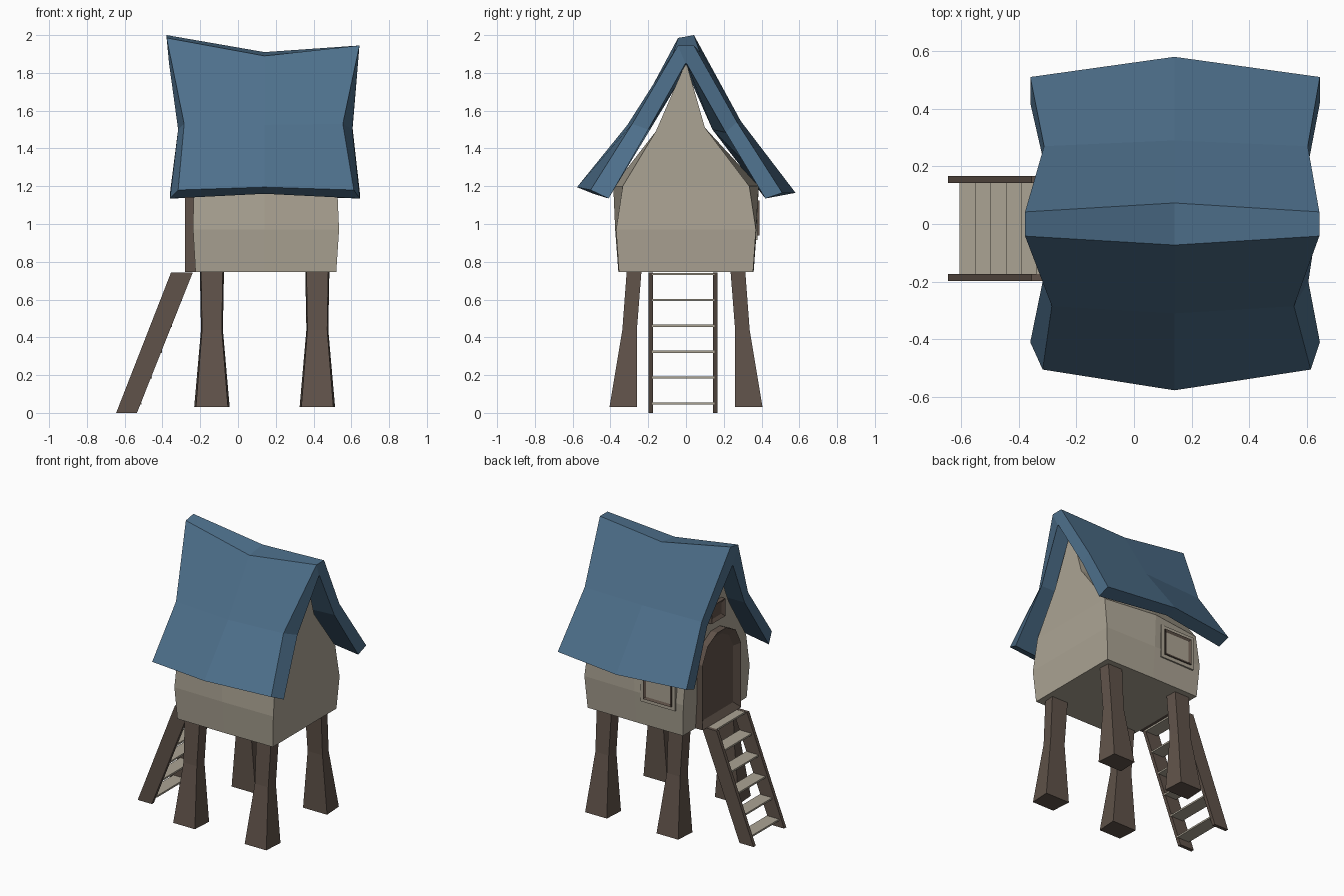
import bpy, bmesh
from mathutils import Vector

if "Cube" in bpy.data.objects:
    bpy.data.objects.remove(bpy.data.objects["Cube"])


def material(name, rgb):
    m = bpy.data.materials.new(name)
    m.diffuse_color = (*rgb, 1)
    m.use_nodes = True
    m.node_tree.nodes["Principled BSDF"].inputs["Base Color"].default_value = m.diffuse_color
    return m


BLUE = material("roof blue", (0.076, 0.162, 0.262))
BEIGE = material("plaster beige", (0.41, 0.37, 0.295))
BROWN = material("timber brown", (0.117, 0.086, 0.068))


def finish(name, bm, mat):
    bmesh.ops.recalc_face_normals(bm, faces=bm.faces[:])
    me = bpy.data.meshes.new(name)
    bm.to_mesh(me)
    bm.free()
    me.materials.append(mat)
    ob = bpy.data.objects.new(name, me)
    bpy.context.collection.objects.link(ob)
    return ob


def loft(name, rings, mat):
    """Skin closed rings; ends are capped by quads joining point i to n-1-i."""
    bm = bmesh.new()
    vs = [[bm.verts.new(p) for p in r] for r in rings]
    n = len(vs[0])
    for a, b in zip(vs, vs[1:]):
        for i in range(n):
            j = (i + 1) % n
            bm.faces.new((a[i], a[j], b[j], b[i]))
    for r in (vs[0], vs[-1]):
        for i in range(n // 2 - 1):
            bm.faces.new((r[i], r[i + 1], r[n - 2 - i], r[n - 1 - i]))
    return finish(name, bm, mat)


def prism(name, pts, axis, a, b, mat, inset=0, depth=0):
    """Extrude a profile along x or y from a to b; optionally inset the b face."""
    def at(p, t):
        return (t, p[0], p[1]) if axis == "x" else (p[0], t, p[1])
    bm = bmesh.new()
    lo = [bm.verts.new(at(p, a)) for p in pts]
    hi = [bm.verts.new(at(p, b)) for p in pts]
    bm.faces.new(lo)
    front = bm.faces.new(hi)
    n = len(pts)
    for i in range(n):
        j = (i + 1) % n
        bm.faces.new((lo[i], lo[j], hi[j], hi[i]))
    bmesh.ops.recalc_face_normals(bm, faces=bm.faces[:])
    if inset:
        bmesh.ops.inset_individual(bm, faces=[front], thickness=inset, use_even_offset=True)
        out = Vector((1, 0, 0) if axis == "x" else (0, 1, 0)) * (1 if b > a else -1)
        for v in front.verts:
            v.co -= out * depth
    return finish(name, bm, mat)


def rect(x0, x1, z0, z1):
    return [(x0, z0), (x1, z0), (x1, z1), (x0, z1)]


# Roof: saddle-shaped thick shell, (x, y, z) loops around each end and the middle
def roof_end(right):
    def x(l, r):
        return r if right else l
    zr = x(2.0, 1.945)
    return [(x(-.317, .613), -.505, 1.18), (x(-.285, .555), -.285, 1.53),
            (x(-.378, .643), -.042, zr - x(.015, 0)), (x(-.378, .643), .042, zr),
            (x(-.312, .603), .27, 1.54), (x(-.36, .645), .51, 1.165),
            (x(-.36, .645), .42, 1.135), (x(-.312, .605), .21, 1.485),
            (x(-.365, .635), .003, 1.85), (x(-.365, .635), -.003, 1.85),
            (x(-.317, .605), -.2, 1.5), (x(-.36, .645), -.41, 1.135)]


roof_mid = [(.14, y, z) for y, z in [
    (-.577, 1.195), (-.31, 1.525), (-.073, 1.89), (.073, 1.91), (.29, 1.545), (.58, 1.165),
    (.49, 1.15), (.14, 1.5), (.003, 1.81), (-.003, 1.81), (-.19, 1.5), (-.49, 1.16)]]
loft("roof", [roof_end(False), roof_mid, roof_end(True)], BLUE)


# House body: bowed walls rising into gables
def body_ring(xs, half):
    zs = [.745, .97, 1.2, 1.49, 1.85]
    left = [(x, -h, z) for x, h, z in zip(xs, half, zs)]
    right = [(x, h if i != 3 else .1, z + (.02 if i == 3 else 0))
             for i, (x, h, z) in enumerate(zip(xs, half, zs))]
    return left + right[::-1]


loft("house_body", [
    body_ring([-.225, -.238, -.235, -.225, -.225], [.355, .37, .335, .16, .003]),
    [(x, y, min(z, 1.82)) for x, y, z in
     body_ring([.14] * 5, [.358, .375, .385, .16, .003])],
    body_ring([.52, .535, .525, .525, .525], [.355, .37, .335, .16, .003])], BEIGE)

# Four flared legs: (z, half width x, inner y, outer y)
for cx, side in ((-.138, "left"), (.42, "right")):
    for s, end in ((-1, "front"), (1, "back")):
        rings = []
        for z, w, y0, y1 in ((.03, .094, .26, .405), (.44, .058, .26, .337), (.76, .064, .235, .313)):
            rings.append([(cx - w, s * y0, z), (cx + w, s * y0, z),
                          (cx + w * .9, s * y1, z), (cx - w * .9, s * y1, z)])
        loft(f"{end}_{side}_leg", rings, BROWN)

# Ladder: two slanted rails and six treads
rail = [(-.645, 0), (-.535, 0), (-.24, .742), (-.355, .742)]
prism("ladder_rail_front", rail, "y", -.198, -.174, BROWN)
prism("ladder_rail_back", rail, "y", .143, .167, BROWN)
for i in range(6):
    x, z = -.605 + i * .0535, .05 + i * .137
    prism(f"ladder_tread_{i + 1}", rect(x, x + .095, z - .006, z + .006), "y", -.18, .15, BEIGE)

# Arched door with recessed panel, small gable window above it
half_arch = [(.215, .745), (.215, 1.2), (.155, 1.315), (.05, 1.37)]
arch = half_arch + [(-y, z) for y, z in reversed(half_arch)]
prism("door", arch, "x", -.2, -.28, BROWN, .045, .03)
prism("gable_window", rect(-.075, .075, 1.435, 1.56), "x", -.2, -.255, BROWN, .022, .015)

# Side window with plaster surround
prism("window_surround", rect(-.18, .09, .915, 1.15), "y", .33, .379, BEIGE)
prism("side_window", rect(-.155, .065, .94, 1.125), "y", .34, .388, BROWN, .022, .012)
